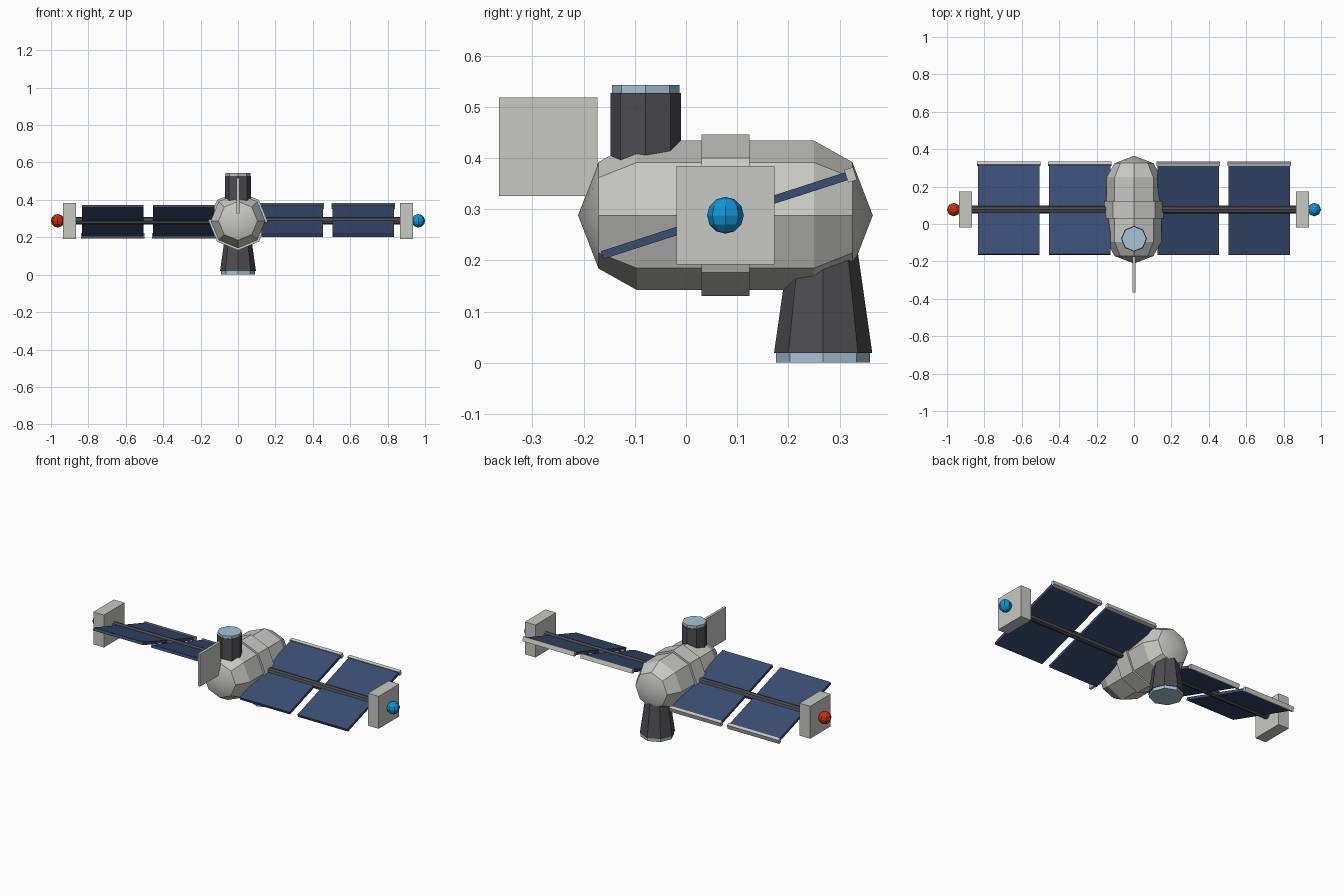
import bpy
import bmesh
import math
from mathutils import Matrix

old = bpy.data.objects.get("Cube")
if old:
    bpy.data.objects.remove(old, do_unlink=True)


def material(name, rgb):
    m = bpy.data.materials.new(name)
    m.use_nodes = True
    m.diffuse_color = (*rgb, 1)
    m.node_tree.nodes["Principled BSDF"].inputs["Base Color"].default_value = (*rgb, 1)
    return m


HULL = material("hull grey", (0.58, 0.58, 0.55))
DARK = material("dark metal", (0.075, 0.073, 0.08))
GLASS = material("pale blue glass", (0.38, 0.55, 0.67))
CELLS = material("solar cell blue", (0.042, 0.074, 0.175))
BLUE = material("blue lamp", (0.005, 0.30, 0.68))
RED = material("red lamp", (0.60, 0.03, 0.005))

MID_Y, MID_Z = 0.077, 0.288   # centre of the hull
AXES = {"X": Matrix.Rotation(math.pi / 2, 4, "Y"),
        "Y": Matrix.Rotation(-math.pi / 2, 4, "X"),
        "Z": Matrix.Identity(4)}


def finish(name, bm, mat, smooth=None):
    bmesh.ops.recalc_face_normals(bm, faces=bm.faces)
    mesh = bpy.data.meshes.new(name)
    bm.to_mesh(mesh)
    bm.free()
    mesh.materials.append(mat)
    ob = bpy.data.objects.new(name, mesh)
    bpy.context.collection.objects.link(ob)
    if smooth:
        bpy.ops.object.select_all(action="DESELECT")
        ob.select_set(True)
        bpy.context.view_layer.objects.active = ob
        bpy.ops.object.shade_smooth_by_angle(angle=math.radians(smooth))
    return ob


def lathe(name, mat, axis, center, profile, smooth=None):
    """Eight-sided solid from (distance along axis, radius) pairs."""
    bm = bmesh.new()
    rings = [[bm.verts.new((r * math.cos(i * math.pi / 4), r * math.sin(i * math.pi / 4), d))
              for i in range(8)] for d, r in profile]
    for a, b in zip(rings, rings[1:]):
        for i in range(8):
            j = (i + 1) % 8
            bm.faces.new((a[i], a[j], b[j], b[i]))
    for ring, (_, r) in ((rings[0], profile[0]), (rings[-1], profile[-1])):
        if r > 0:
            bm.faces.new(ring)
    bmesh.ops.remove_doubles(bm, verts=bm.verts, dist=1e-5)
    bm.transform(Matrix.Translation(center) @ AXES[axis])
    return finish(name, bm, mat, smooth)


def box(name, mat, center, size, pivot=None, tilt=0):
    """Box, optionally tilted about the x direction inside a pivot frame."""
    bm = bmesh.new()
    bmesh.ops.create_cube(bm, size=1, matrix=Matrix.Translation(center) @ Matrix.Diagonal((*size, 1)))
    if pivot:
        bm.transform(Matrix.Translation(pivot) @ Matrix.Rotation(tilt, 4, "X"))
    return finish(name, bm, mat)


# Hull with pointed ends, and the collar around its middle
half = [(0.173, 0.146), (0.248, 0.104), (0.288, 0)]
hull_profile = [(-d, r) for d, r in reversed(half)] + half
lathe("hull", HULL, "Y", (0, MID_Y, MID_Z), hull_profile, smooth=25)
lathe("collar", HULL, "Y", (0, MID_Y, MID_Z), [(-0.047, 0.158), (0.047, 0.158)])

# Upper docking port and lower engine bell
lathe("upper_port", DARK, "Z", (0, -0.079, 0), [(0.33, 0.069), (0.527, 0.069)])
lathe("upper_port_cap", GLASS, "Z", (0, -0.079, 0), [(0.52, 0.066), (0.543, 0.066)])
lathe("lower_bell", DARK, "Z", (0, 0.268, 0), [(0.019, 0.096), (0.25, 0.063)])
lathe("lower_bell_cap", GLASS, "Z", (0, 0.268, 0), [(0, 0.092), (0.03, 0.092)])

# Upright fin at the nose
box("nose_fin", HULL, (0, -0.269, 0.422), (0.015, 0.192, 0.192))

# Boom through the hull
lathe("boom", DARK, "X", (0, MID_Y, MID_Z), [(-0.88, 0.021), (0.88, 0.021)])

# Wings: the two sides pitch in opposite directions
for side, label, lamp in ((1, "left", BLUE), (-1, "right", RED)):
    pivot = (0, MID_Y, MID_Z)
    tilt = side * math.radians(17.9)
    for n, x in enumerate((0.29, 0.67)):
        tag = f"{label}_{'inner' if n == 0 else 'outer'}"
        box(tag + "_solar_panel", CELLS, (side * x, -0.002, 0), (0.328, 0.502, 0.016), pivot, tilt)
        box(tag + "_panel_rail", HULL, (side * x, 0.257, 0), (0.338, 0.018, 0.026), pivot, tilt)
    box(label + "_end_plate", HULL, (side * 0.9, MID_Y, MID_Z), (0.07, 0.192, 0.192))
    bm = bmesh.new()
    bmesh.ops.create_uvsphere(bm, u_segments=8, v_segments=6, radius=0.036,
                              matrix=Matrix.Translation((side * 0.964, MID_Y, MID_Z)))
    finish(label + "_lamp", bm, lamp)
